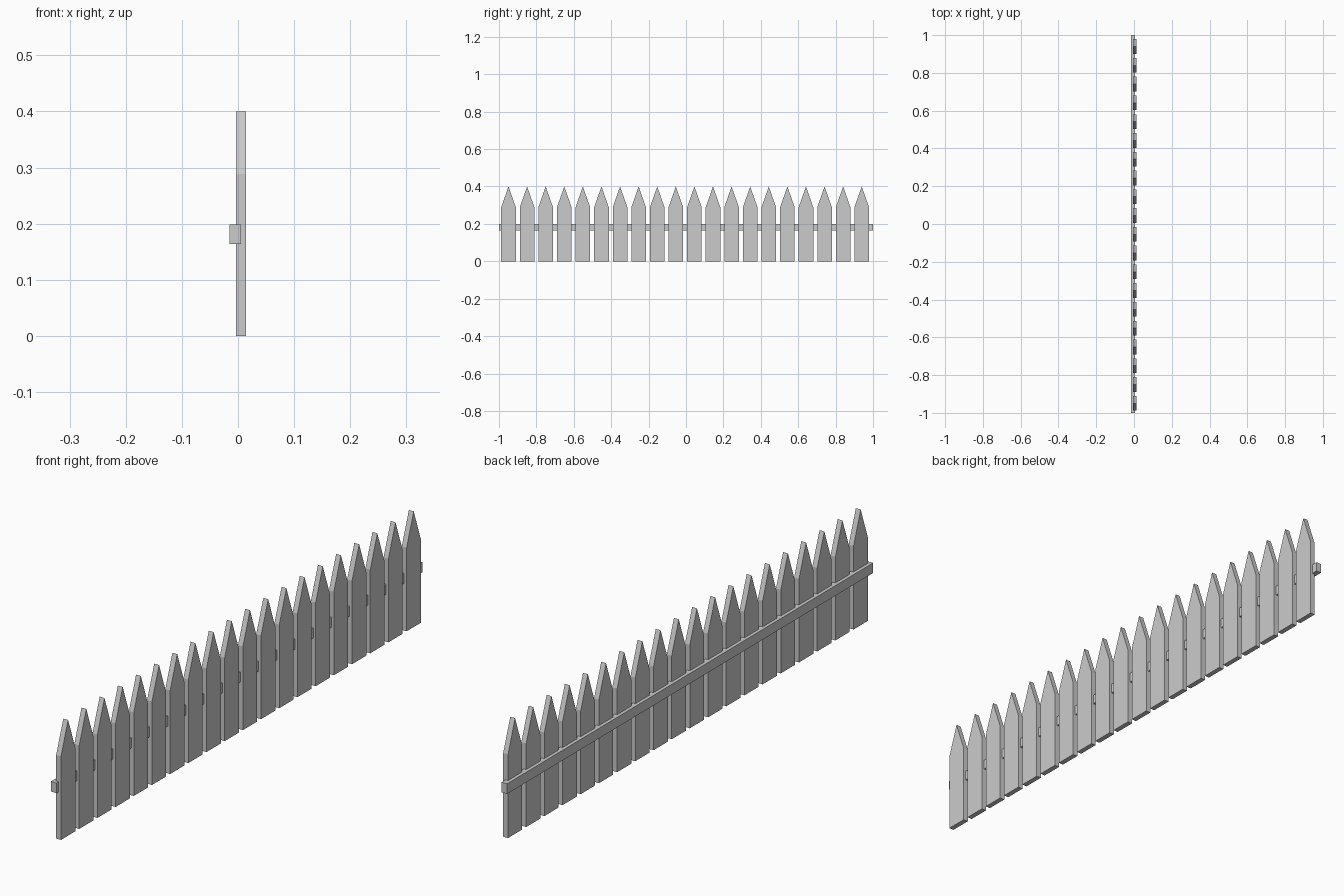
import bpy, bmesh

if "Cube" in bpy.data.objects:
    bpy.data.objects.remove(bpy.data.objects["Cube"])

COUNT, FIRST_Y, STEP = 20, -0.949, 0.0994
HALF_W, SHOULDER, TIP = 0.039, 0.289, 0.40


def add_object(name, bm):
    bmesh.ops.recalc_face_normals(bm, faces=bm.faces[:])
    mesh = bpy.data.meshes.new(name)
    bm.to_mesh(mesh)
    bm.free()
    obj = bpy.data.objects.new(name, mesh)
    bpy.context.collection.objects.link(obj)
    return obj


def extruded_profile(name, profile, x0, x1):
    """Extrude a closed (y, z) profile along x."""
    bm = bmesh.new()
    face = bm.faces.new([bm.verts.new((x0, y, z)) for y, z in profile])
    side = bmesh.ops.extrude_face_region(bm, geom=[face])
    verts = [v for v in side["geom"] if isinstance(v, bmesh.types.BMVert)]
    bmesh.ops.translate(bm, verts=verts, vec=(x1 - x0, 0, 0))
    return add_object(name, bm)


# Pointed pickets, all sharing one mesh
outline = [(-HALF_W, 0), (HALF_W, 0), (HALF_W, SHOULDER), (0, TIP), (-HALF_W, SHOULDER)]
picket = extruded_profile("picket_01", outline, -0.004, 0.0145)
picket.location.y = FIRST_Y
for i in range(1, COUNT):
    copy = bpy.data.objects.new(f"picket_{i + 1:02d}", picket.data)
    copy.location.y = FIRST_Y + i * STEP
    bpy.context.collection.objects.link(copy)

# Horizontal rail behind the pickets, slightly let into them
extruded_profile("rail", [(-1, 0.164), (1, 0.164), (1, 0.199), (-1, 0.199)], -0.0155, 0.0055)
